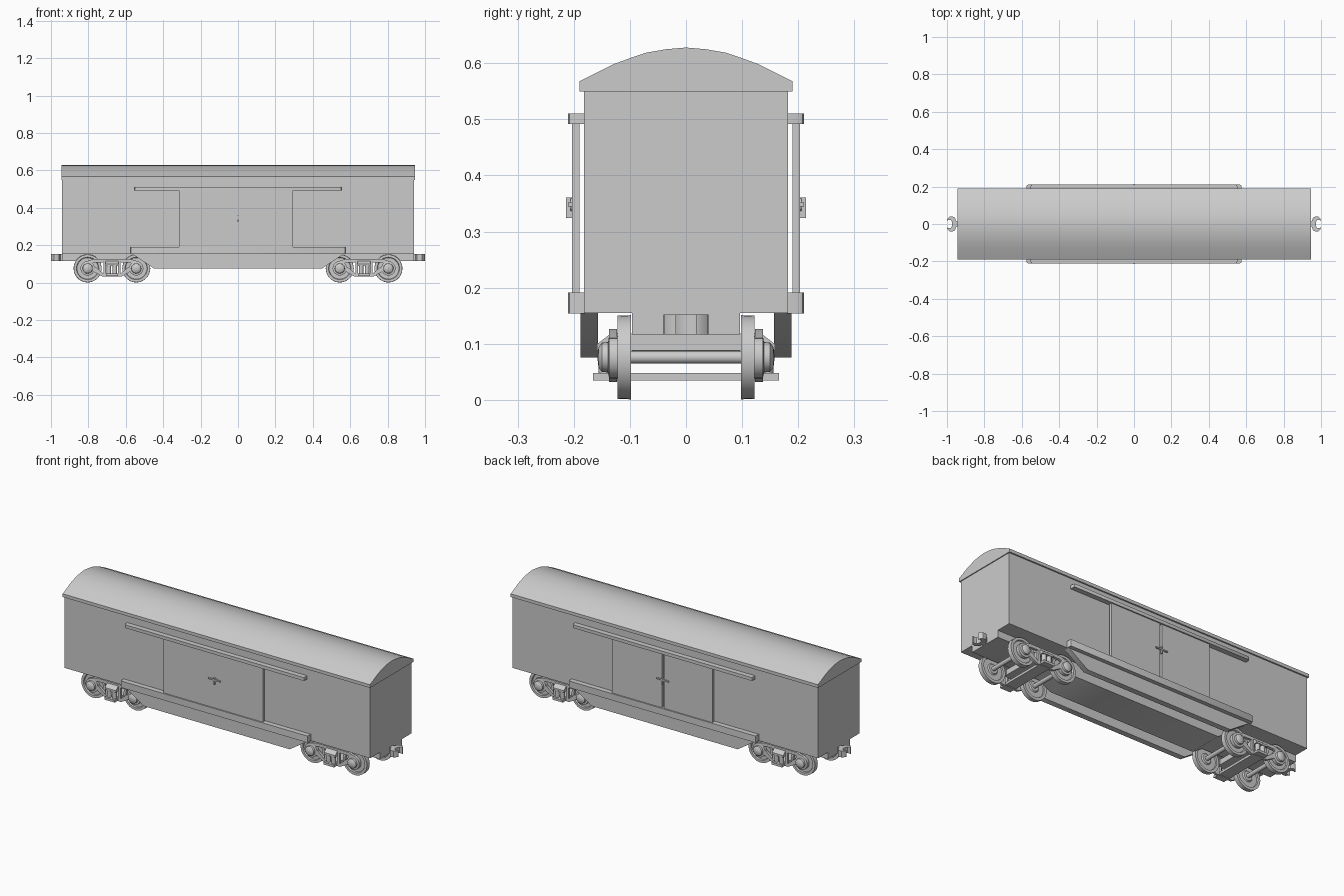
import bpy, bmesh, math
from mathutils import Vector, Matrix

cube = bpy.data.objects.get("Cube")
if cube:
    bpy.data.objects.remove(cube, do_unlink=True)

grey = bpy.data.materials.new("plain grey")
grey.use_nodes = True
grey.diffuse_color = (0.6, 0.6, 0.6, 1)
grey.node_tree.nodes["Principled BSDF"].inputs["Base Color"].default_value = (0.6, 0.6, 0.6, 1)


def finish(name, bm, smooth=True):
    bmesh.ops.recalc_face_normals(bm, faces=bm.faces)
    mesh = bpy.data.meshes.new(name)
    bm.to_mesh(mesh)
    bm.free()
    mesh.materials.append(grey)
    obj = bpy.data.objects.new(name, mesh)
    bpy.context.collection.objects.link(obj)
    if smooth:
        bpy.ops.object.select_all(action="DESELECT")
        obj.select_set(True)
        bpy.context.view_layer.objects.active = obj
        bpy.ops.object.shade_smooth_by_angle(angle=math.radians(35))
    return obj


def prism(name, axis, outline, lo, hi):
    """Extrude a 2D outline along an axis; the outline uses the other two axes in order."""
    place = {"x": lambda p, t: (t, p[0], p[1]),
             "y": lambda p, t: (p[0], t, p[1]),
             "z": lambda p, t: (p[0], p[1], t)}[axis]
    bm = bmesh.new()
    base = bm.faces.new([bm.verts.new(place(p, lo)) for p in outline])
    new = bmesh.ops.extrude_face_region(bm, geom=[base])["geom"]
    shift = Vector(place((0, 0), hi - lo))
    bmesh.ops.translate(bm, vec=shift, verts=[g for g in new if isinstance(g, bmesh.types.BMVert)])
    return finish(name, bm)


def box(name, x, y, z):
    return prism(name, "y", [(x[0], z[0]), (x[1], z[0]), (x[1], z[1]), (x[0], z[1])], *sorted(y))


def lathe(name, x, z, profile, steps=32):
    """Spin (radius, y) points around a crosswise axis at x, z."""
    bm = bmesh.new()
    verts = [bm.verts.new((x + r, y, z)) for r, y in profile]
    edges = [bm.edges.new(pair) for pair in zip(verts, verts[1:])]
    bmesh.ops.spin(bm, geom=verts + edges, cent=(x, 0, z), axis=(0, 1, 0),
                   angle=math.tau, steps=steps)
    bmesh.ops.remove_doubles(bm, verts=bm.verts, dist=0.0001)
    return finish(name, bm)


def mirrored(points):
    return points + [(-a, b) for a, b in reversed(points) if a]


# Body shell, curved roof and centre sill
box("body", (-0.94, 0.94), (-0.182, 0.182), (0.155, 0.551))
prism("roof", "x", mirrored([(0, 0.628), (0.035, 0.625), (0.07, 0.619), (0.1, 0.609), (0.13, 0.598),
                             (0.19, 0.568), (0.19, 0.55)]), -0.945, 0.945)
prism("centre_sill", "y", mirrored([(0.94, 0.155), (0.94, 0.117), (0.51, 0.117), (0.45, 0.078)]),
      -0.096, 0.096)


def rail(name, half, z, side):
    """Door track with rounded outer corners."""
    c = 0.008
    outline = mirrored([(half, 0.18), (half, 0.21 - c), (half - c * 0.3, 0.21 - c * 0.3), (half - c, 0.21)])
    prism(name, "z", [(x, side * y) for x, y in outline], *z)


# Side fittings: tracks, skirts, doors and latches
for side, label in ((-1, "front"), (1, "back")):
    rail(label + "_upper_track", 0.553, (0.492, 0.51), side)
    rail(label + "_lower_track", 0.575, (0.154, 0.191), side)
    prism(label + "_skirt", "y", mirrored([(0.57, 0.156), (0.45, 0.076)]),
          *sorted((side * 0.157, side * 0.188)))
    panels = [(-0.315, 0.295)] if side < 0 else [(-0.305, -0.006), (0.006, 0.313)]
    for i, span in enumerate(panels):
        box(f"{label}_door_{i + 1}", span, (side * 0.19, side * 0.203), (0.19, 0.493))
    lathe(label + "_latch_boss", 0, 0.348,
          [(0, side * 0.2), (0.012, side * 0.2), (0.012, side * 0.206), (0, side * 0.206)], 16)
    box(label + "_latch_bar", (-0.038, 0.036), (side * 0.203, side * 0.21), (0.345, 0.352))
    box(label + "_latch_handle", (-0.004, 0.004), (side * 0.203, side * 0.214), (0.324, 0.361))

# Open-jawed couplers at both ends
jaw = [(0.93, 0.014), (0.95, 0.014), (0.958, 0.034), (0.97, 0.04), (0.985, 0.039), (0.998, 0.026),
       (1.0, 0.018), (0.988, 0.022), (0.978, 0.02), (0.973, 0.01)]
for end, label in ((-1, "rear"), (1, "leading")):
    outline = jaw + [(x, -y) for x, y in reversed(jaw)]
    prism(label + "_coupler", "z", [(end * x, y) for x, y in outline], 0.117, 0.152)

# Two bogies with four wheels each
AXLE_Z = 0.076
WHEELBASE = 0.13
for end, label in ((-1, "rear"), (1, "leading")):
    cx = end * 0.674

    def at(points):
        return [(cx + x, z) for x, z in points]

    box(label + "_spring_plank", (cx - 0.032, cx + 0.032), (-0.166, 0.166), (0.035, 0.048))
    box(label + "_bolster", (cx - 0.03, cx + 0.03), (-0.125, 0.125), (0.088, 0.118))
    for dx in (-WHEELBASE, WHEELBASE):
        lathe(label + "_axle", cx + dx, AXLE_Z, [(0.0115, -0.13), (0.0115, 0.13)], 20)
    for side in (-1, 1):
        inner, outer = sorted((side * 0.123, side * 0.137))
        for dx in (-WHEELBASE, WHEELBASE):
            s = math.copysign(1, dx)
            # Dished wheel
            lathe(label + "_wheel", cx + dx, AXLE_Z,
                  [(r, side * y) for r, y in
                   [(0, 0.099), (0.025, 0.099), (0.03, 0.105), (0.058, 0.105), (0.06, 0.098),
                    (0.075, 0.098), (0.074, 0.122), (0.06, 0.122), (0.057, 0.115),
                    (0.03, 0.115), (0.026, 0.122), (0, 0.122)]], 36)
            # Journal box with domed cap
            lathe(label + "_journal", cx + dx, AXLE_Z,
                  [(r, side * y) for r, y in
                   [(0, 0.12), (0.038, 0.12), (0.038, 0.137), (0.027, 0.139), (0.026, 0.15),
                    (0.018, 0.156), (0, 0.158)]], 24)
            # Upper and lower frame arms and column
            prism(label + "_upper_arm", "y", at([(s * 0.15, 0.11), (s * 0.1, 0.126), (0, 0.126),
                                                 (0, 0.11), (s * 0.095, 0.108), (s * 0.12, 0.09)]),
                  inner, outer)
            prism(label + "_lower_arm", "y", at([(s * 0.115, 0.085), (s * 0.1, 0.06), (s * 0.05, 0.032),
                                                 (0, 0.032), (0, 0.048), (s * 0.046, 0.048),
                                                 (s * 0.085, 0.082)]), inner, outer)
            prism(label + "_column", "y", at([(s * 0.032, 0.112), (s * 0.046, 0.112),
                                              (s * 0.046, 0.04), (s * 0.032, 0.04)]), inner, outer)
            # Coil spring beside the bolster end
            bm = bmesh.new()
            bmesh.ops.create_cone(bm, cap_ends=True, segments=16, radius1=0.012, radius2=0.012,
                                  depth=0.045,
                                  matrix=Matrix.Translation((cx + s * 0.016, side * 0.144, 0.068)))
            finish(label + "_spring", bm)
        # Sloped bolster end above the springs
        prism(label + "_bolster_end", "x",
              [(side * y, z) for y, z in [(0.12, 0.12), (0.137, 0.116), (0.159, 0.099),
                                          (0.159, 0.088), (0.12, 0.088)]], cx - 0.034, cx + 0.034)
